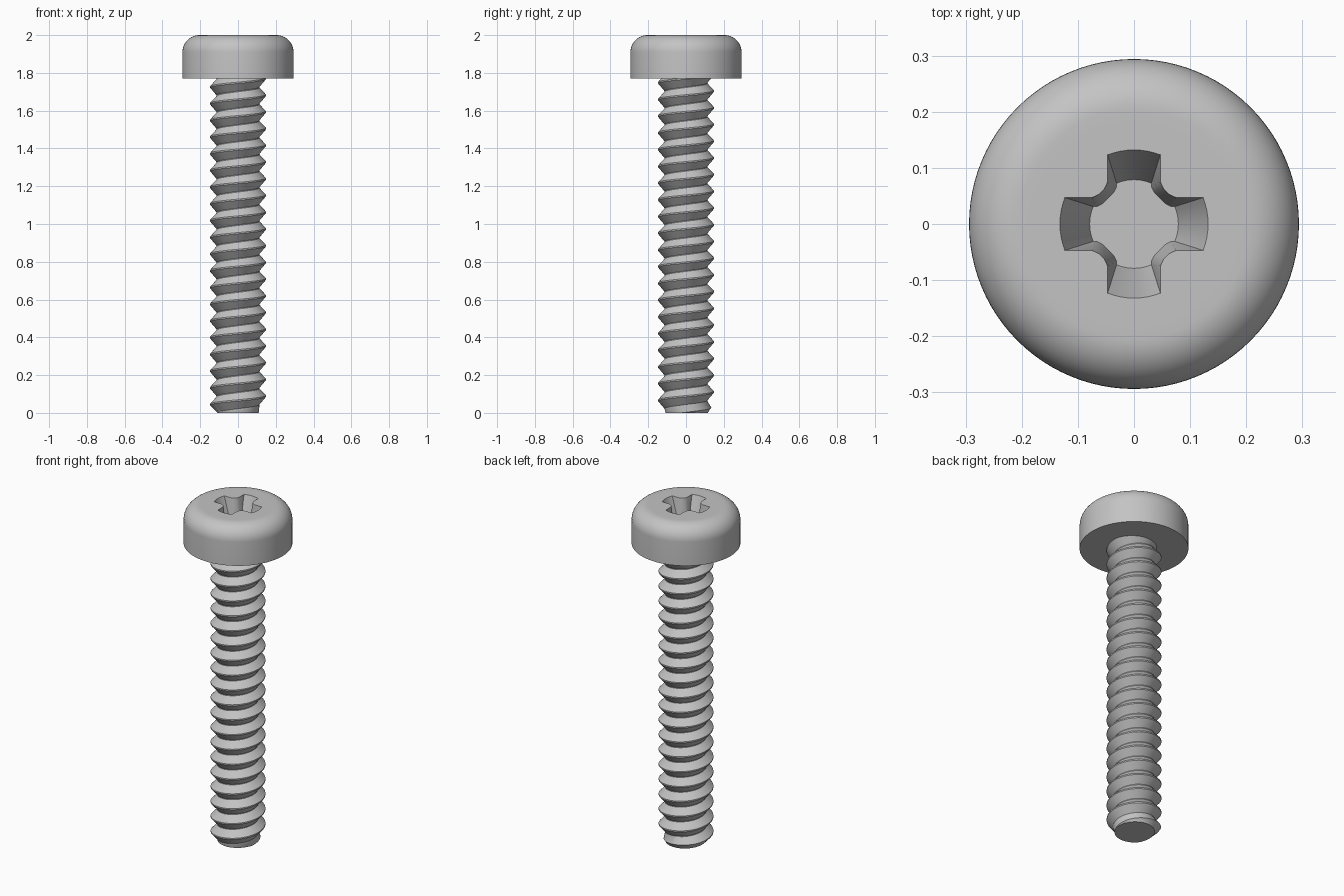
import bpy, bmesh
from math import sin, cos, pi, radians, asin
from mathutils import Matrix

if "Cube" in bpy.data.objects:
    bpy.data.objects.remove(bpy.data.objects["Cube"], do_unlink=True)

HEAD_BASE, TOP, HEAD_R, FILLET = 1.77, 2.0, 0.294, 0.09
CREST_R, ROOT_R, PITCH = 0.148, 0.113, 0.0885

steel = bpy.data.materials.new("steel_grey")
steel.use_nodes = True
steel.diffuse_color = (0.55, 0.55, 0.55, 1)
steel.node_tree.nodes["Principled BSDF"].inputs["Base Color"].default_value = steel.diffuse_color


def make_object(name, bm):
    bmesh.ops.recalc_face_normals(bm, faces=bm.faces)
    mesh = bpy.data.meshes.new(name)
    bm.to_mesh(mesh)
    bm.free()
    mesh.materials.append(steel)
    obj = bpy.data.objects.new(name, mesh)
    bpy.context.collection.objects.link(obj)
    return obj


def activate(obj):
    bpy.ops.object.select_all(action='DESELECT')
    obj.select_set(True)
    bpy.context.view_layer.objects.active = obj


def loft(rings):
    """Closed solid through rings that share one point count."""
    bm = bmesh.new()
    loops = [[bm.verts.new(p) for p in ring] for ring in rings]
    n = len(loops[0])
    for a, b in zip(loops, loops[1:]):
        for i in range(n):
            j = (i + 1) % n
            bm.faces.new((a[i], a[j], b[j], b[i]))
    bm.faces.new(loops[0])
    bm.faces.new(loops[-1])
    return bm


def circle(r, z, n=96):
    return [(r * cos(2 * pi * i / n), r * sin(2 * pi * i / n), z) for i in range(n)]


# Head: flat underside, straight wall, rounded shoulder, flat top
profile = [(HEAD_R, HEAD_BASE)]
for i in range(13):
    a = pi / 2 * i / 12
    profile.append((HEAD_R - FILLET + FILLET * cos(a), TOP - FILLET + FILLET * sin(a)))
profile.append((0.18, TOP))
head = make_object("head", loft([circle(r, z) for r, z in profile]))


# Cross recess: four tapering arms with bevelled inner corners
def cross_outline(radius, half_width, side_x, corner, z):
    spread = asin(half_width / radius)
    arm = [(side_x, -half_width)]
    for i in range(9):
        a = spread * (i / 4 - 1)
        arm.append((radius * cos(a), radius * sin(a)))
    arm += [(side_x, half_width), corner, corner[::-1]]
    points = []
    for k in range(4):
        turn = Matrix.Rotation(k * pi / 2, 3, 'Z')
        points += [turn @ Matrix.Translation((x, y, z)).translation for x, y in arm]
    return points


top_shape = (0.132, 0.047, 0.075, (0.062, 0.053))
floor_shape = (0.079, 0.031, 0.066, (0.055, 0.037))
cutter = make_object("recess_cutter", loft([
    cross_outline(*floor_shape, TOP - 0.14),
    cross_outline(*top_shape, TOP),
    cross_outline(*top_shape, TOP + 0.05)]))
cutter.hide_render = True
cut = head.modifiers.new("recess", 'BOOLEAN')
cut.operation = 'DIFFERENCE'
cut.solver = 'EXACT'
cut.object = cutter
activate(head)
bpy.ops.object.modifier_apply(modifier=cut.name)
bpy.data.objects.remove(cutter, do_unlink=True)

# Threaded shank: one tooth section swept along a right-handed helix
STEPS = 48
section = [(ROOT_R, -0.5), (CREST_R, -0.04), (CREST_R, 0.04), (ROOT_R, 0.46)]
turns = int(HEAD_BASE / PITCH) + 5
bm = bmesh.new()
sweep = []
for i in range(turns * STEPS):
    a = 2 * pi * i / STEPS
    row = []
    for r, dz in section:
        z = PITCH * (i / STEPS + dz - 2)
        r = min(r, max(ROOT_R - 0.01, 0.108 + z))   # lead-in chamfer
        row.append(bm.verts.new((r * cos(a), r * sin(a), z)))
    sweep.append(row)
for i in range(len(sweep) - 1):
    a, b = sweep[i], sweep[i + 1]
    for j in range(3):
        bm.faces.new((a[j], b[j], b[j + 1], a[j + 1]))
    if i + STEPS + 1 < len(sweep):
        c, d = sweep[i + STEPS], sweep[i + STEPS + 1]
        bm.faces.new((a[3], b[3], d[0], c[0]))

# Trim the shank flat at the tip and just inside the head, then cap it
for z, direction in ((0, -1), (HEAD_BASE + 0.005, 1)):
    geom = bm.verts[:] + bm.edges[:] + bm.faces[:]
    bmesh.ops.bisect_plane(bm, geom=geom, dist=1e-6, plane_co=(0, 0, z),
                           plane_no=(0, 0, direction), clear_outer=True)
bmesh.ops.remove_doubles(bm, verts=bm.verts, dist=1e-5)
bmesh.ops.holes_fill(bm, edges=[e for e in bm.edges if e.is_boundary], sides=0)
shank = make_object("threaded_shank", bm)

for obj in (head, shank):
    activate(obj)
    bpy.ops.object.shade_smooth_by_angle(angle=radians(30))
